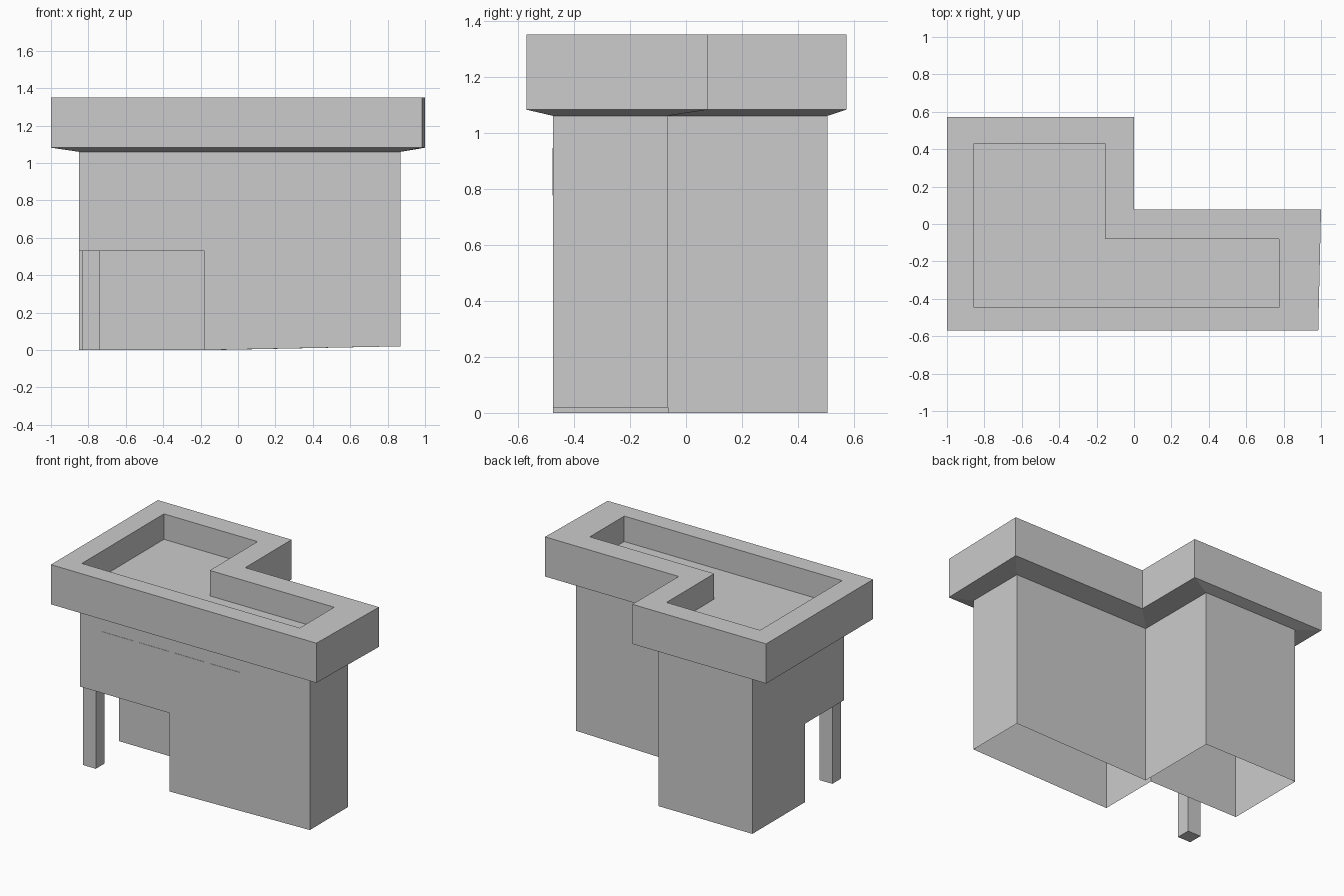
import bpy, bmesh, math

if "Cube" in bpy.data.objects:
    bpy.data.objects.remove(bpy.data.objects["Cube"])


def finish(bm, name):
    """Weld, merge coplanar faces, fix normals and make the object."""
    bmesh.ops.remove_doubles(bm, verts=bm.verts, dist=0.0005)
    bmesh.ops.dissolve_limit(bm, angle_limit=math.radians(0.2),
                             verts=bm.verts, edges=bm.edges)
    bmesh.ops.recalc_face_normals(bm, faces=bm.faces)
    mesh = bpy.data.meshes.new(name)
    bm.to_mesh(mesh)
    bm.free()
    obj = bpy.data.objects.new(name, mesh)
    bpy.context.collection.objects.link(obj)
    return obj


def ring(bm, points, z):
    return [bm.verts.new((x, y, z)) for x, y in points]


def bridge(bm, a, b):
    """Join two rings of equal length with a band of quads."""
    n = len(a)
    for i in range(n):
        j = (i + 1) % n
        bm.faces.new((a[i], a[j], b[j], b[i]))


def box(name, x0, x1, y0, y1, z0, z1):
    bm = bmesh.new()
    pts = [(x0, y0), (x1, y0), (x1, y1), (x0, y1)]
    low, high = ring(bm, pts, z0), ring(bm, pts, z1)
    bridge(bm, low, high)
    bm.faces.new(low)
    bm.faces.new(high)
    return finish(bm, name)


# L-shaped plans, counter-clockwise from the front left corner
wall = [(-0.85, -0.475), (0.87, -0.475), (0.87, -0.065),
        (-0.147, -0.065), (-0.147, 0.505), (-0.85, 0.505)]
eave = [(-1, -0.57), (0.985, -0.57), (1, 0.078),
        (0, 0.078), (0, 0.572), (-1, 0.572)]
inner = [(-0.855, -0.447), (0.775, -0.447), (0.775, -0.08),
         (-0.155, -0.08), (-0.155, 0.43), (-0.855, 0.43)]

# Roof: sloped soffit, fascia, flat parapet top and sunken deck
bm = bmesh.new()
levels = [(wall, 1.06), (eave, 1.082), (eave, 1.35), (inner, 1.35), (inner, 1.178)]
rings = [ring(bm, pts, z) for pts, z in levels]
for a, b in zip(rings, rings[1:]):
    bridge(bm, a, b)
bm.faces.new(rings[-1])
finish(bm, "parapet_roof")

# Walls: full L above, open corner passage below, no floor
passage_top = 0.53
px, py = -0.18, -0.055
upper = [wall[0], (px, wall[0][1])] + wall[1:] + [(wall[0][0], py)]
lower = [(px, py)] + upper[1:]
bm = bmesh.new()
bridge(bm, ring(bm, upper, passage_top), ring(bm, upper, 1.06))
base = ring(bm, lower, 0)
for v in base:
    if v.co.x > 0.8:
        v.co.z = 0.02
bridge(bm, base, ring(bm, lower, passage_top))
bm.faces.new(ring(bm, [upper[0], upper[1], (px, py), upper[-1]], passage_top))
finish(bm, "building_walls")

# Corner post holding up the overhang
box("corner_post", -0.835, -0.738, -0.465, -0.37, 0, passage_top)

# Row of four flush front windows
for i in range(4):
    x = -0.68 + i * 0.2695
    box(f"front_window_{i + 1}", x, x + 0.228, -0.477, -0.474, 0.776, 0.946)
